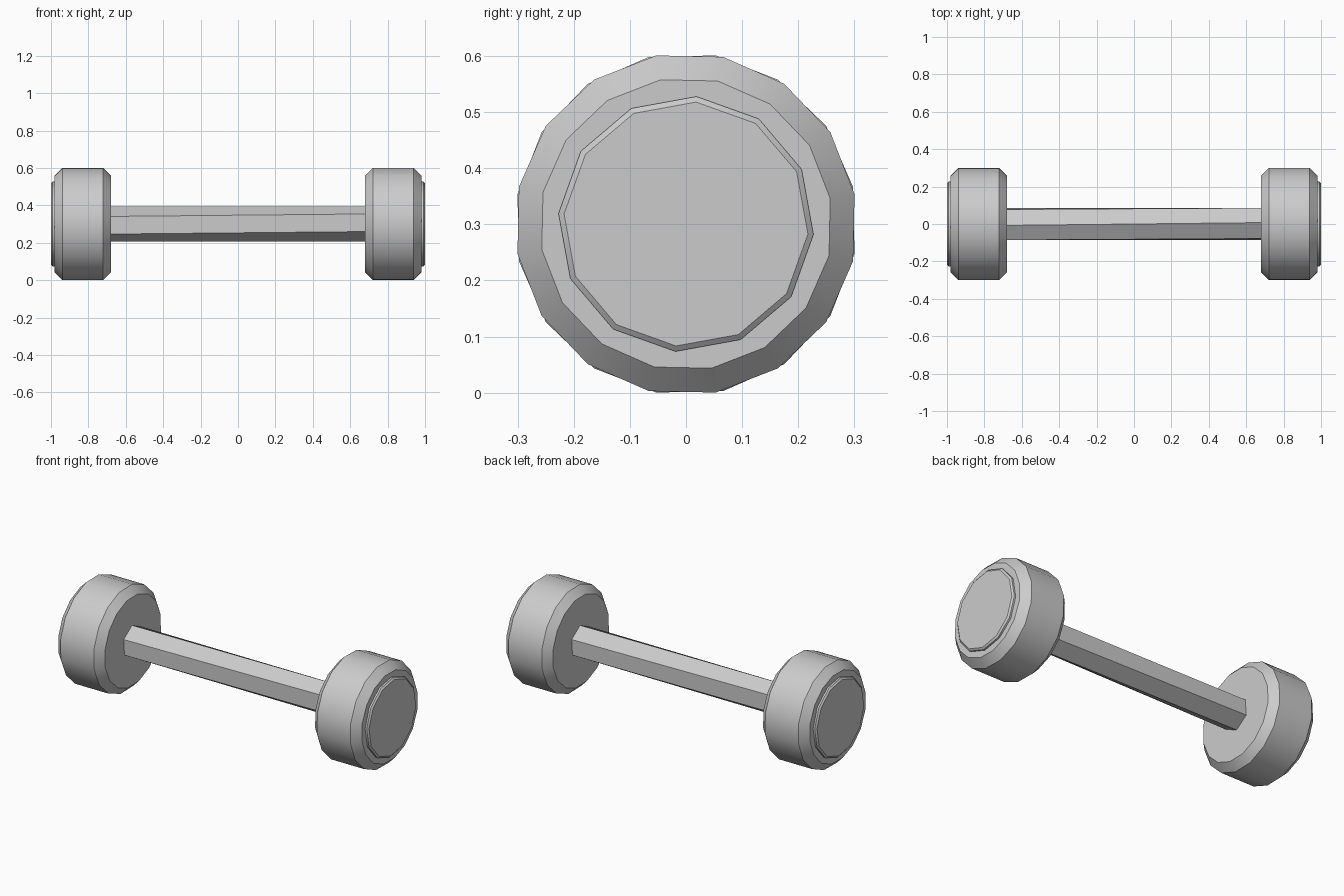
import bpy
import bmesh
from math import cos, sin, radians, pi

if "Cube" in bpy.data.objects:
    bpy.data.objects.remove(bpy.data.objects["Cube"], do_unlink=True)

AXIS_Z = 0.3005

grey = bpy.data.materials.new("light grey metal")
grey.use_nodes = True
colour = (0.6, 0.6, 0.6, 1)
grey.diffuse_color = colour
grey.node_tree.nodes["Principled BSDF"].inputs["Base Color"].default_value = colour


def loft(name, sides, sections, turned=False):
    """Closed solid along x; each section is (x, radius, start angle)."""
    bm = bmesh.new()
    rings = []
    for x, r, start in sections:
        angles = [radians(start) + 2 * pi * i / sides for i in range(sides)]
        rings.append([bm.verts.new((x, r * cos(a), r * sin(a))) for a in angles])
    for a, b in zip(rings, rings[1:]):
        for i in range(sides):
            j = (i + 1) % sides
            bm.faces.new((a[i], a[j], b[j], b[i]))
    bm.faces.new(rings[0])
    bm.faces.new(rings[-1])
    bmesh.ops.recalc_face_normals(bm, faces=bm.faces)
    mesh = bpy.data.meshes.new(name)
    bm.to_mesh(mesh)
    bm.free()
    mesh.materials.append(grey)
    obj = bpy.data.objects.new(name, mesh)
    bpy.context.collection.objects.link(obj)
    obj.location.z = AXIS_Z
    obj.rotation_euler.z = pi if turned else 0
    bpy.ops.object.select_all(action='DESELECT')
    obj.select_set(True)
    bpy.context.view_layer.objects.active = obj
    bpy.ops.object.shade_smooth_by_angle(angle=radians(32))


# Chamfered weights with raised end caps; the right end is the left one turned round
for side, turned in (("left", False), ("right", True)):
    loft(side + "_weight", 16, [(0.68, 0.262, 10), (0.722, 0.305, 10),
                                (0.938, 0.305, 10), (0.982, 0.261, 10)], turned)
    loft(side + "_end_cap", 12, [(0.975, 0.228, -4.7), (0.992, 0.228, -4.7),
                                 (1.0, 0.218, -4.7)], turned)

# Six-sided handle, twisted slightly between the two weights
loft("handle", 6, [(-0.69, 0.0945, 34.7), (0.69, 0.0945, 25.3)])

# Soften the shading across the wide handle faces
bpy.ops.object.shade_smooth_by_angle(angle=radians(65))
